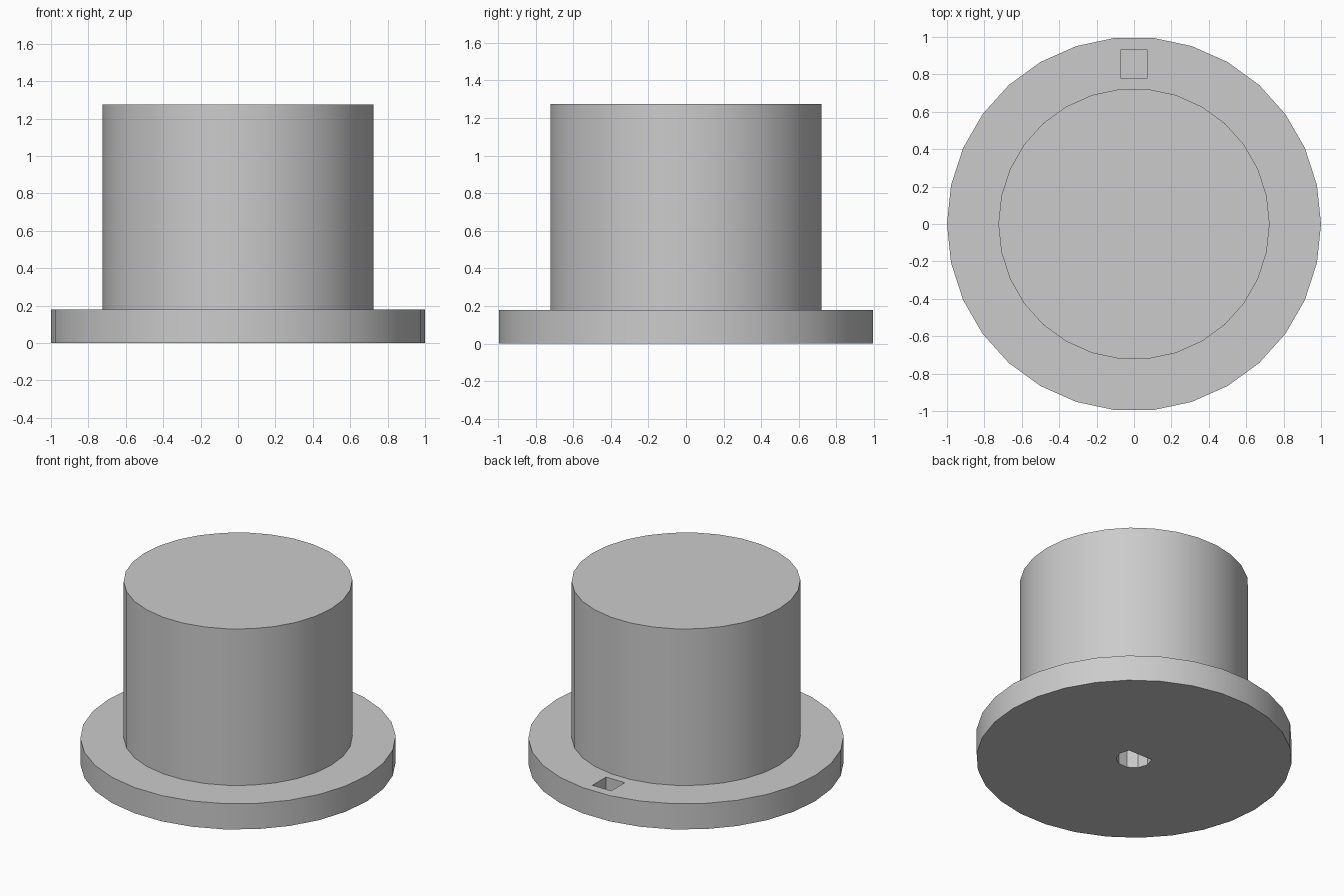
import bpy
import bmesh
from math import cos, sin, tau, radians

BASE_H, TOTAL_H = 0.18, 1.275
BASE_R, HUB_R = 1.0, 0.725
SIDES = 30

cube = bpy.data.objects.get("Cube")
if cube:
    bpy.data.objects.remove(cube, do_unlink=True)

grey = bpy.data.materials.new("plain grey")
grey.use_nodes = True
color = (0.6, 0.6, 0.6, 1)
grey.diffuse_color = color
grey.node_tree.nodes["Principled BSDF"].inputs["Base Color"].default_value = color


def stacked_solid(name, rings):
    """Closed solid skinned through outlines of equal length, bottom to top."""
    bm = bmesh.new()
    loops = [[bm.verts.new((x, y, z)) for x, y in outline] for outline, z in rings]
    n = len(loops[0])
    bm.faces.new(loops[0][::-1])
    bm.faces.new(loops[-1])
    for low, high in zip(loops, loops[1:]):
        for i in range(n):
            j = (i + 1) % n
            bm.faces.new((low[i], low[j], high[j], high[i]))
    bmesh.ops.recalc_face_normals(bm, faces=bm.faces)
    mesh = bpy.data.meshes.new(name)
    bm.to_mesh(mesh)
    bm.free()
    mesh.materials.append(grey)
    obj = bpy.data.objects.new(name, mesh)
    bpy.context.collection.objects.link(obj)
    return obj


def circle(radius, sides):
    return [(radius * cos(tau * i / sides), radius * sin(tau * i / sides))
            for i in range(sides)]


def cut(target, cutter):
    """Subtract the cutter, apply the result and remove the cutter."""
    mod = target.modifiers.new(cutter.name, "BOOLEAN")
    mod.operation, mod.solver, mod.object = "DIFFERENCE", "EXACT", cutter
    bpy.ops.object.modifier_apply(modifier=mod.name)
    bpy.data.objects.remove(cutter, do_unlink=True)


# Knob: wide flange with a round hub rising from it
flange, hub = circle(BASE_R, SIDES), circle(HUB_R, SIDES)
knob = stacked_solid("flanged_knob", [(flange, 0), (flange, BASE_H),
                                      (hub, BASE_H), (hub, TOTAL_H)])
bpy.ops.object.select_all(action="DESELECT")
bpy.context.view_layer.objects.active = knob
knob.select_set(True)

# Shallow square pocket near the back rim
x, front, back = 0.073, 0.78, 0.93
square = [(-x, front), (x, front), (x, back), (-x, back)]
cut(knob, stacked_solid("pocket_cutter", [(square, 0.09), (square, BASE_H + 0.1)]))

# D-shaped shaft bore from below, flat towards the back
start, end = radians(146), radians(394)
steps = 7
bore = [(0.113 * cos(start + (end - start) * i / steps),
         0.113 * sin(start + (end - start) * i / steps)) for i in range(steps + 1)]
cut(knob, stacked_solid("bore_cutter", [(bore, -0.1), (bore, 0.9)]))

bpy.ops.object.shade_smooth_by_angle(angle=radians(30))
